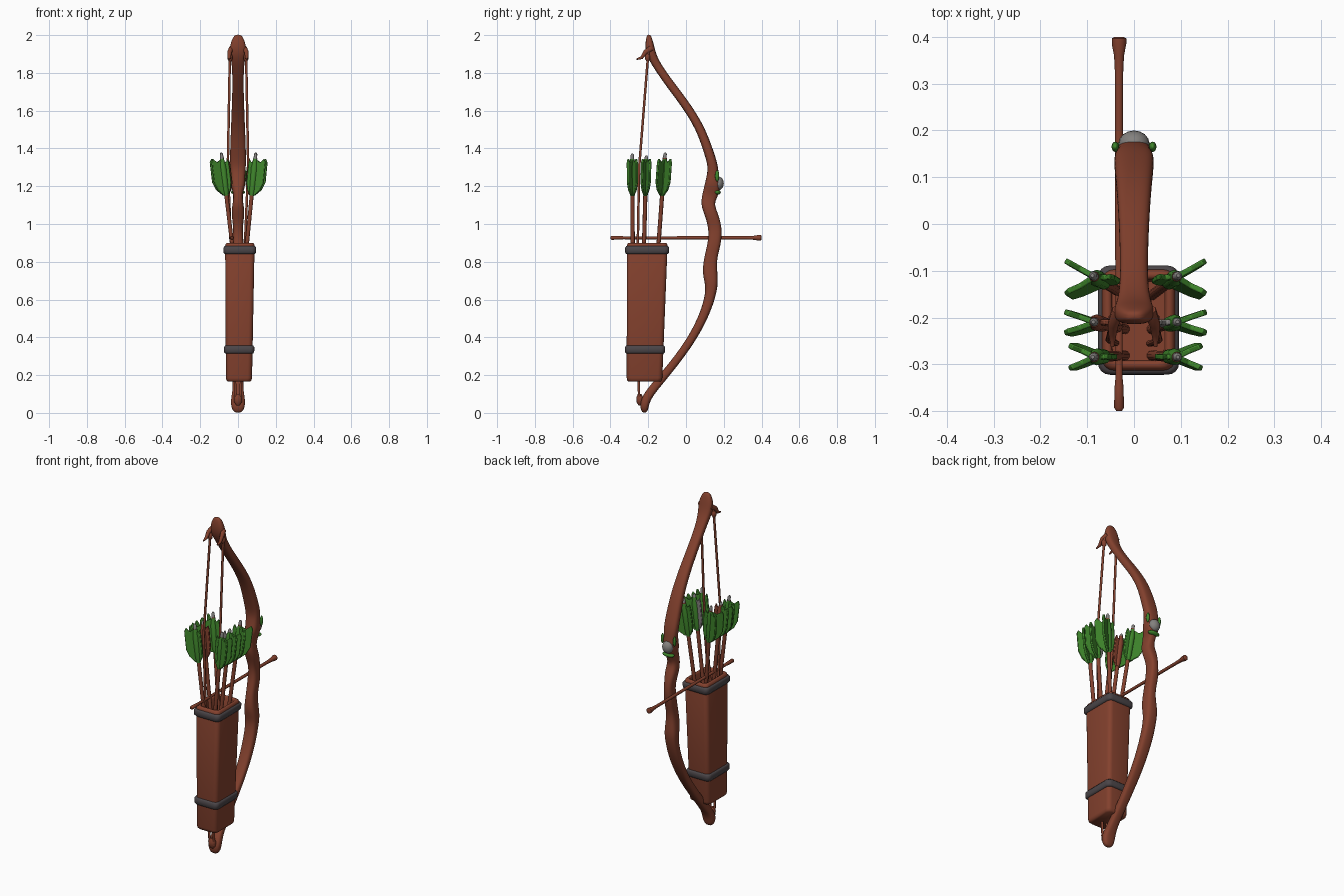
import bpy, bmesh, math
from mathutils import Vector as V

if "Cube" in bpy.data.objects:
    bpy.data.objects.remove(bpy.data.objects["Cube"])


def material(name, rgb):
    m = bpy.data.materials.new(name)
    m.diffuse_color = (*rgb, 1)
    m.use_nodes = True
    m.node_tree.nodes["Principled BSDF"].inputs["Base Color"].default_value = m.diffuse_color
    return m


WOOD = material("red_brown_wood", (0.23, 0.053, 0.027))
GREEN = material("feather_green", (0.05, 0.24, 0.025))
DARK = material("dark_grey_band", (0.07, 0.06, 0.065))
GREY = material("light_grey_stone", (0.23, 0.22, 0.21))


def finish(name, bm, mat, angle=40):
    bmesh.ops.recalc_face_normals(bm, faces=bm.faces[:])
    me = bpy.data.meshes.new(name)
    bm.to_mesh(me)
    bm.free()
    me.materials.append(mat)
    ob = bpy.data.objects.new(name, me)
    bpy.context.collection.objects.link(ob)
    bpy.ops.object.select_all(action='DESELECT')
    ob.select_set(True)
    bpy.context.view_layer.objects.active = ob
    bpy.ops.object.shade_smooth_by_angle(angle=math.radians(angle))
    return ob


def skin(name, rings, mat, angle=40, closed=False):
    """Join equal-length rings of points with quads."""
    bm = bmesh.new()
    vs = [[bm.verts.new(p) for p in r] for r in rings]
    n = len(vs[0])
    pairs = list(zip(vs, vs[1:])) + ([(vs[-1], vs[0])] if closed else [])
    for a, b in pairs:
        for i in range(n):
            j = (i + 1) % n
            bm.faces.new((a[i], a[j], b[j], b[i]))
    if not closed:
        bm.faces.new(vs[0][::-1])
        bm.faces.new(vs[-1])
    return finish(name, bm, mat, angle)


def sweep(name, rows, mat, n=10, power=1.0, angle=50):
    """Rows are (point, half width in x, half depth); sections follow the path."""
    pts = [V(r[0]) for r in rows]
    rings = []
    for i, (p, hw, hd) in enumerate(rows):
        t = (pts[min(i + 1, len(pts) - 1)] - pts[max(i - 1, 0)]).normalized()
        u = V((1, 0, 0))
        u = (u - t * u.dot(t)).normalized()
        w = t.cross(u)
        ring = []
        for k in range(n):
            a = 2 * math.pi * (k + 0.5) / n
            c, s = math.cos(a), math.sin(a)
            ring.append(pts[i] + u * hw * math.copysign(abs(c) ** power, c)
                        + w * hd * math.copysign(abs(s) ** power, s))
        rings.append(ring)
    return skin(name, rings, mat, angle)


# Bow: y, z, half width, half depth along the curved stave
BOW = [
    (-.220, .000, .016, .010), (-.221, .020, .034, .022), (-.218, .060, .041, .026),
    (-.190, .110, .030, .024), (-.130, .180, .028, .023), (-.040, .290, .030, .022),
    (.050, .420, .034, .023), (.110, .550, .037, .026), (.133, .640, .036, .030),
    (.135, .690, .040, .036), (.125, .750, .034, .041), (.130, .825, .026, .034),
    (.152, .900, .032, .036), (.156, .980, .023, .037), (.135, 1.05, .037, .035),
    (.112, 1.105, .030, .037), (.128, 1.155, .022, .042), (.142, 1.205, .042, .044),
    (.142, 1.260, .038, .032), (.143, 1.310, .044, .027), (.118, 1.390, .043, .026),
    (.075, 1.510, .038, .024), (.000, 1.630, .033, .023), (-.085, 1.740, .030, .023),
    (-.155, 1.840, .032, .022), (-.185, 1.900, .044, .026), (-.193, 1.945, .044, .024),
    (-.196, 1.985, .030, .016), (-.197, 2.003, .014, .008)]
bow = sweep("bow_stave", [((0, y, z), w, d) for y, z, w, d in BOW], WOOD, 12, 0.7, 80)
sub = bow.modifiers.new("smooth", 'SUBSURF')
sub.levels = sub.render_levels = 2

# Strings and the small hooks at the upper tip
for side, s in (("left", -1), ("right", 1)):
    path = [(.042 * s, -.198, 1.92), (.044 * s, -.205, 1.84), (.054 * s, -.248, 1.30),
            (.035 * s, -.256, .85), (.016 * s, -.250, .17), (.014 * s, -.248, .06)]
    sweep(side + "_string", [(p, .007, .007) for p in path], WOOD, 8)
    hook = [((.034 * s, -.185, 1.93), .014, .016), ((.045 * s, -.215, 1.91), .012, .013),
            ((.046 * s, -.235, 1.88), .009, .009), ((.046 * s, -.262, 1.872), .004, .004)]
    sweep(side + "_tip_hook", hook, WOOD, 8)
    sweep(side + "_string_knot", [((.042 * s, -.203, 1.86 + dz), r, r) for dz, r in
                                  ((0, .006), (.012, .014), (.03, .014), (.042, .006))], WOOD, 8)
sweep("lower_string_knot", [((0, -.245, z), r * 1.3, r) for z, r in
                            ((.04, .006), (.055, .016), (.08, .018), (.10, .01))], WOOD, 10)


# Rounded stone with leaves on the back of the bow
def blob(name, loc, scale, mat):
    bm = bmesh.new()
    bmesh.ops.create_uvsphere(bm, u_segments=16, v_segments=10, radius=1)
    bmesh.ops.scale(bm, vec=scale, verts=bm.verts)
    bmesh.ops.translate(bm, vec=loc, verts=bm.verts)
    finish(name, bm, mat, 80)


blob("bow_stone", (0, .172, 1.215), (.033, .028, .036), GREY)
blob("stone_leaf_lower", (0, .166, 1.168), (.038, .018, .013), GREEN)
for side, s in (("left", -1), ("right", 1)):
    blob(side + "_stone_leaf", (.040 * s, .165, 1.255), (.008, .011, .03), GREEN)

# Loose arrow lying across the grip
ARROW = [(-.40, .006), (-.393, .011), (-.35, .010), (-.33, .008), (.32, .009),
         (.36, .011), (.385, .016), (.397, .016), (.40, .010)]
sweep("crossing_arrow", [((-.032, y, .927), r, r) for y, r in ARROW], WOOD, 12)


# Quiver: tapering rounded box with hollow mouth
def box_ring(z, grow=0.0, r=.024):
    f = (z - .17) / .73
    cx, cy = .005 + .005 * f, -.22 + .015 * f
    hx, hy = .069 + .009 * f + grow, .094 + .014 * f + grow
    ring = []
    for q, (sx, sy) in enumerate(((1, 1), (-1, 1), (-1, -1), (1, -1))):
        for k in range(5):
            a = math.pi / 2 * (q + k / 4)
            ring.append((cx + sx * (hx - r) + r * math.cos(a),
                         cy + sy * (hy - r) + r * math.sin(a), z))
    return ring


skin("quiver_body", [box_ring(z, g) for z, g in
                     ((.165, -.010), (.172, -.003), (.185, 0), (.885, 0), (.895, -.003),
                      (.90, -.009), (.90, -.016), (.893, -.021), (.80, -.022))], WOOD, 50)
for name, z in (("upper_band", .862), ("lower_band", .335)):
    skin("quiver_" + name, [box_ring(z + dz, g) for dz, g in
                            ((-.021, -.004), (-.021, .003), (-.013, .009), (.013, .009),
                             (.021, .003), (.021, -.004))], DARK, 50, True)

# Fletched arrows: top x, top y, rim x, rim y, feather size, spread angle, inner colour
FEATHER = [(.0, 1.155), (.25, 1.15), (.75, 1.18), (1, 1.22), (1, 1.325), (.85, 1.345),
           (.5, 1.325), (.0, 1.345)]


def feather(name, axis, ang, size, mat):
    d = V((math.cos(ang), math.sin(ang), 0))
    side = V((-d.y, d.x, 0)) * .006
    bm = bmesh.new()
    a, b = [[bm.verts.new(axis(z) + d * r * size + side * s) for r, z in FEATHER]
            for s in (1, -1)]
    bm.faces.new(a)
    bm.faces.new(b[::-1])
    for i in range(len(a)):
        j = (i + 1) % len(a)
        bm.faces.new((a[j], a[i], b[i], b[j]))
    ob = finish(name, bm, mat, 40)
    bev = ob.modifiers.new("soft_edge", 'BEVEL')
    bev.width, bev.segments = .003, 2


ROWS = [("back", -.118, -.145, .074, 29, 1.37), ("middle", -.212, -.222, .070, 19, 1.355),
        ("front", -.284, -.282, .062, 24, 1.365)]
for row, ty, by, size, spread, top in ROWS:
    for side, s in (("left", -1), ("right", 1)):
        name = row + "_" + side
        hi, lo = V((.004 + .080 * s, ty, 1.27)), V((.008 + .040 * s, by, .90))

        def axis(z):
            return lo + (hi - lo) * ((z - .90) / .37)

        inner = GREEN if row != "middle" else (WOOD if s < 0 else GREY)
        sweep(name + "_shaft", [(axis(z), .011, .011) for z in (.74, 1.18, top - .02)], WOOD, 10)
        sweep(name + "_sleeve", [(axis(z), r, r) for z, r in
                                 ((1.15, .012), (1.18, .016), (1.30, .018), (1.345, .011))],
              WOOD if inner == WOOD else GREEN, 10)
        sweep(name + "_nock", [(axis(z), r, r) for z, r in
                               ((top - .03, .010), (top, .009), (top + .008, .004))], GREY, 10)
        out = 0 if s > 0 else math.pi
        for k, a in (("feather_a", spread), ("feather_b", -spread)):
            feather(name + "_" + k, axis, out + math.radians(a), size, GREEN)
        feather(name + "_inner_feather", axis, out + math.pi, size * .55, inner)
